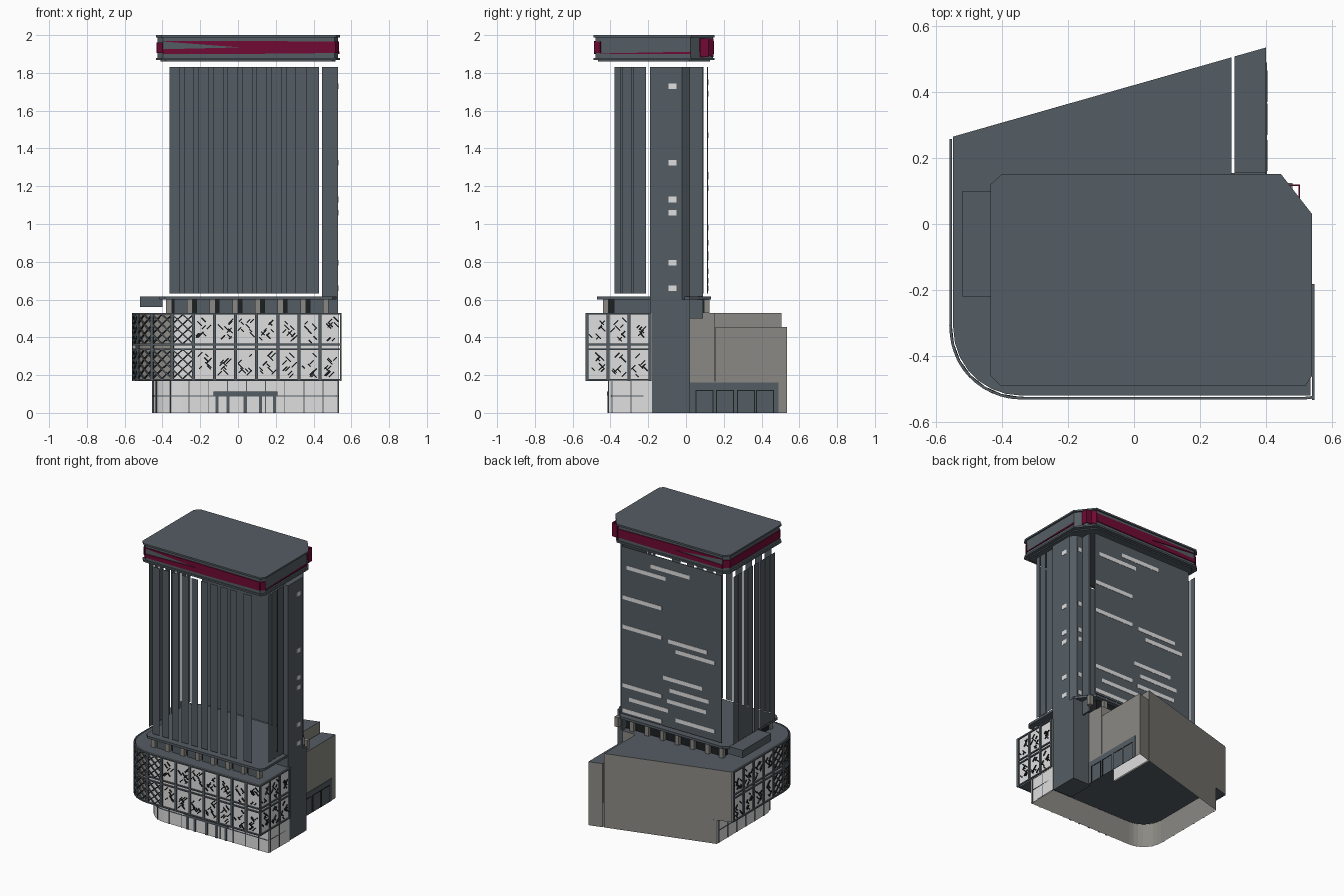
import bpy, bmesh, math, random
from mathutils import Vector, Matrix

random.seed(4)
if "Cube" in bpy.data.objects:
    bpy.data.objects.remove(bpy.data.objects["Cube"])


def material(name, r, g, b):
    m = bpy.data.materials.new(name)
    m.use_nodes = True
    m.diffuse_color = (r, g, b, 1)
    node = m.node_tree.nodes["Principled BSDF"]
    node.inputs["Base Color"].default_value = (r, g, b, 1)
    node.inputs["Roughness"].default_value = 0.8
    return m


SLATE = material("slate", 0.09, 0.109, 0.127)
BEIGE = material("warm grey", 0.255, 0.25, 0.228)
LIGHT = material("light grey", 0.74, 0.74, 0.74)
BLACK = material("near black", 0.012, 0.014, 0.015)
RED = material("crimson", 0.16, 0.003, 0.033)


def finish(bm, name, *mats):
    bmesh.ops.recalc_face_normals(bm, faces=bm.faces[:])
    me = bpy.data.meshes.new(name)
    bm.to_mesh(me)
    bm.free()
    for m in mats:
        me.materials.append(m)
    ob = bpy.data.objects.new(name, me)
    bpy.context.collection.objects.link(ob)
    return ob


def add_box(bm, x0, x1, y0, y1, z0, z1):
    mid = Vector((x0 + x1, y0 + y1, z0 + z1)) / 2
    size = Matrix.Diagonal((x1 - x0, y1 - y0, z1 - z0, 1))
    bmesh.ops.create_cube(bm, size=1, matrix=Matrix.Translation(mid) @ size)


def boxes(name, mat, items):
    bm = bmesh.new()
    for it in items:
        add_box(bm, *it)
    return finish(bm, name, mat)


def panes(name, mat, runs, z0, z1):
    """Upright sheets of no thickness, one for each plan segment."""
    bm = bmesh.new()
    for (ax, ay), (bx, by) in runs:
        bm.faces.new([bm.verts.new(v) for v in
                      ((ax, ay, z0), (bx, by, z0), (bx, by, z1), (ax, ay, z1))])
    return finish(bm, name, mat)


def prism(name, outline, z0, z1, *mats, rule=None, bottom=True):
    bm = bmesh.new()
    base = bm.faces.new([bm.verts.new((x, y, z0)) for x, y in outline])
    up = bmesh.ops.extrude_face_region(bm, geom=[base], use_keep_orig=True)
    bmesh.ops.translate(bm, vec=(0, 0, z1 - z0),
                        verts=[v for v in up["geom"] if isinstance(v, bmesh.types.BMVert)])
    bmesh.ops.recalc_face_normals(bm, faces=bm.faces[:])
    for f in bm.faces:
        f.material_index = rule(f.normal, f.calc_center_median()) if rule else 0
    if not bottom:
        bmesh.ops.delete(bm, geom=[f for f in bm.faces if f.normal.z < -0.9], context="FACES_ONLY")
    return finish(bm, name, *mats)


def add_bar(bm, p, q, out, width, depth):
    """Flat bar from p to q, facing the direction out."""
    p, q = Vector(p), Vector(q)
    along = (q - p).normalized()
    side = along.cross(out).normalized()
    rot = Matrix((along, side, out)).transposed().to_4x4()
    size = Matrix.Diagonal(((q - p).length, width, depth, 1))
    bmesh.ops.create_cube(bm, size=1, matrix=Matrix.Translation((p + q) / 2) @ rot @ size)


def corner(cx, cy, r, n=7):
    return [(cx - r * math.cos(a), cy - r * math.sin(a))
            for a in (i * math.pi / 2 / n for i in range(n + 1))]


class Walk:
    """Point and outward direction at a distance along a facade path."""
    def __init__(self, pts):
        self.pts = [Vector((x, y, 0)) for x, y in pts]
        self.length = sum((b - a).length for a, b in zip(self.pts, self.pts[1:]))

    def at(self, s):
        for a, b in zip(self.pts, self.pts[1:]):
            d = (b - a).length
            if s <= d or b is self.pts[-1]:
                t = (b - a) / d
                return a + t * s, Vector((t.y, -t.x, 0))
            s -= d

    def bar(self, bm, s0, z0, s1, z1, width, depth):
        (p, n), (q, _) = self.at(s0), self.at(s1)
        out = n if s1 == s0 else Vector(((q - p).y, -(q - p).x, 0)).normalized()
        add_bar(bm, p + Vector((0, 0, z0)), q + Vector((0, 0, z1)), out, width, depth)


# Podium: upper storeys, recessed ground storey, lower rear wing, split by a thin joint
def podium_rule(n, c):
    if abs(n.z) > 0.9:
        return 0
    curved = n.x < -0.1 and n.y < -0.1 and c.z > 0.2
    return 1 if curved or n.y > 0.5 or (n.x > 0.5 and c.y > -0.17) else 2


side = [(0.535, -0.18), (0.40, -0.18)]
wing = [(0.40, 0.155), (0.40, 0.535), (0.305, 0.508), (0.305, 0.155)]
prism("podium_upper", corner(-0.343, -0.315, 0.205) + [(0.535, -0.52)] + side +
      [(0.40, 0.15), (0.295, 0.15), (0.295, 0.505), (-0.548, 0.265)],
      0.17, 0.53, SLATE, BEIGE, LIGHT, rule=podium_rule)
prism("podium_ground_storey", corner(-0.3, -0.26, 0.15) + [(0.53, -0.41)] + side +
      wing[1:] + [(0.295, 0.155), (0.295, 0.505), (-0.45, 0.293)],
      0, 0.17, SLATE, BEIGE, LIGHT, rule=podium_rule, bottom=False)
inner = [(-0.445, 0.28)] + corner(-0.3, -0.26, 0.145) + [(0.525, -0.405), (0.525, -0.19)]
panes("ground_storey_lining", BEIGE, zip(inner, inner[1:]), 0, 0.165)
prism("rear_wing", wing, 0.17, 0.455, SLATE, BEIGE, rule=lambda n, c: 0 if abs(n.z) > 0.9 else 1)

# Service doors on the right wall
boxes("service_wall", SLATE, [(0.40, 0.403, 0.02, 0.49, 0, 0.16)])
boxes("service_door_trim", BLACK,
      [b for y in (0.05, 0.16, 0.27, 0.37) for b in (
          (0.402, 0.405, y, y + 0.005, 0, 0.12), (0.402, 0.405, y + 0.09, y + 0.095, 0, 0.12),
          (0.402, 0.405, y, y + 0.095, 0.117, 0.122))])

# Facade screen: frames, broken strokes and a lattice round the corner
screen = Walk([(-0.556, 0.25)] + corner(-0.343, -0.315, 0.213, 10) + [(0.543, -0.528), (0.543, -0.19)])
bays = round(screen.length / 0.113)
step = screen.length / bays
frame, strokes = bmesh.new(), bmesh.new()
for i in range(bays + 1):
    screen.bar(frame, i * step, 0.17, i * step, 0.53, 0.016, 0.008)
for i in range(bays * 4):
    for z in (0.175, 0.337, 0.362, 0.525):
        screen.bar(frame, i * step / 4, z, (i + 1) * step / 4, z, 0.009, 0.008)
for i in range(bays):
    mid, _ = screen.at((i + 0.5) * step)
    dense = mid.x < -0.24 and mid.y < -0.2
    for row in (0.18, 0.365):
        if dense:
            for a in range(2):
                for b in range(3):
                    s, z = (i + a / 2) * step, row + b * 0.052
                    screen.bar(strokes, s, z, s + step / 2, z + 0.052, 0.007, 0.006)
                    screen.bar(frame, s, z + 0.052, s + step / 2, z, 0.007, 0.008)
        else:
            for k in range(9):
                s = (i + random.uniform(0.1, 0.72)) * step
                z = row + random.uniform(0.005, 0.12)
                d = random.uniform(0.014, 0.028)
                up = random.choice((0, d))
                screen.bar(strokes, s, z + up, s + d, z + d - up, 0.006, 0.006)
finish(frame, "screen_frame", SLATE)
finish(strokes, "screen_lattice", BLACK)

# Ground storey glazing bars and entrance
ground = Walk([(-0.452, 0.27)] + corner(-0.302, -0.262, 0.15) + [(0.532, -0.412), (0.532, -0.19)])
bm = bmesh.new()
count = 18
for i in range(count + 1):
    s = i * ground.length / count
    ground.bar(bm, s, 0, s, 0.17, 0.005, 0.004)
for i in range(count * 3):
    a, b = (k * ground.length / count / 3 for k in (i, i + 1))
    ground.bar(bm, a, 0.09, b, 0.09, 0.004, 0.004)
finish(bm, "glazing_bars", SLATE)
boxes("entrance_frame", SLATE,
      [(-0.13, 0.21, -0.418, -0.41, 0.092, 0.112)] +
      [(x, x + 0.016, -0.416, -0.41, 0, 0.1) for x in (-0.12, -0.06, 0.03, 0.11, 0.185)])

crown = [(-0.435, -0.46), (-0.405, -0.49), (0.52, -0.49), (0.54, -0.46),
         (0.54, 0.03), (0.445, 0.152), (-0.40, 0.152), (-0.435, 0.12)]


def inset(k):
    return [(0.05 + (x - 0.05) * (1 - k), -0.17 + (y + 0.17) * (1 - k * 1.5)) for x, y in crown]


# Terrace storey between podium and tower
boxes("terrace_glass", BLACK, [(-0.37, 0.40, -0.41, 0.10, 0.53, 0.6)])
prism("terrace_slab", inset(0.04), 0.6, 0.617, SLATE)
boxes("terrace_canopy", SLATE, [(-0.52, -0.40, -0.22, 0.1, 0.56, 0.615)])
boxes("terrace_columns", BEIGE,
      [(x, x + 0.03, y, y + 0.03, 0.53, 0.6)
       for x in (-0.38, -0.27, -0.15, -0.03, 0.09, 0.21, 0.33, 0.45) for y in (-0.44, 0.095)])
boxes("terrace_panels", SLATE,
      [(x, x + 0.07, -0.43, -0.41, 0.53, 0.6) for x in (-0.34, -0.22, -0.1, 0.02, 0.14, 0.26, 0.38)] +
      [(0.40, 0.408, -0.38, -0.19, 0.53, 0.6)])

# Tower: open shell of thin upright slats with gaps at the corners, solid back wall
BOT, TOP = 0.633, 1.832
front = [(-0.363 + i * 0.077, 0.054) for i in range(9)] + [(0.36, 0.068)]
panes("front_slats", SLATE, [((x, -0.45), (x + w, -0.45)) for x, w in front], BOT, TOP)
left = [-0.378, -0.32, -0.262, -0.19, -0.13, -0.07, -0.01, 0.045]
panes("left_slats", SLATE, [((-0.44, y), (-0.44, y + 0.048)) for y in left], BOT, TOP)
right = [(-0.378, 0.032), (-0.337, 0.048), (-0.28, 0.068)]
panes("right_slats", SLATE, [((0.508, y), (0.508, y + w)) for y, w in right], BOT, TOP)
boxes("back_wall", SLATE, [(-0.363, 0.43, 0.112, 0.116, BOT, TOP)])
strips = [(0.39, 1.69), (0.20, 1.75), (0.42, 1.47), (0.42, 1.26), (0.06, 1.25), (0.0, 1.19),
          (0.42, 0.84), (0.10, 0.98), (0.05, 0.90), (0.07, 0.82), (0.37, 0.75), (0.0, 0.70), (0.42, 0.66)]
boxes("back_window_strips", LIGHT,
      [(x - 0.31, x, 0.115, 0.118, z - 0.014, z + 0.014) for x, z in strips])

# Stair core, full height with a cut corner, and small windows
prism("stair_core", [(0.444, -0.19), (0.53, -0.19), (0.53, -0.02), (0.5, 0.02), (0.455, 0.02),
                     (0.455, 0.09), (0.444, 0.09)], 0.5, TOP, SLATE)
boxes("stair_core_base", SLATE, [(0.38, 0.53, -0.18, 0.02, 0, 0.6)])
levels = (0.66, 0.795, 1.06, 1.13, 1.325, 1.73)
boxes("core_windows", LIGHT,
      [(0.528, 0.532, -0.092, -0.05, z - 0.015, z + 0.015) for z in levels] +
      [(0.462, 0.49, 0.018, 0.022, z - 0.015, z + 0.015) for z in levels])

# Crown: two flanges, a recessed band and crimson stripes
prism("crown_soffit", inset(0.05), 1.86, 1.868, SLATE)
prism("crown_lower_flange", crown, 1.868, 1.88, SLATE)
prism("crown_band", inset(0.02), 1.88, 1.988, SLATE)
prism("crown_upper_flange", crown, 1.988, 2.0, SLATE)
band = [Vector((x, y, 0)) for x, y in inset(0.02)]


def stripe(bm, p, q, za, zb):
    out = Vector(((q - p).y, -(q - p).x, 0)).normalized() * 0.006
    quad = [(p, za[0]), (q, zb[0]), (q, zb[1]), (p, za[1])]
    rings = [[bm.verts.new(v + o + Vector((0, 0, z))) for v, z in quad] for o in (out * 0, out)]
    for r in rings:
        bm.faces.new(r)
    for i in range(4):
        j = (i + 1) % 4
        bm.faces.new((rings[0][i], rings[0][j], rings[1][j], rings[1][i]))


bm = bmesh.new()
for a, b in ((band[1], band[2]), (band[6], band[5])):
    mid = a.lerp(b, 0.45)
    parts = ((a, mid, (1.9, 1.925), (1.9, 1.935)), (a, mid, (1.966, 1.97), (1.935, 1.97)),
             (mid, b, (1.9, 1.97), (1.905, 1.965)))
    for p, q, za, zb in parts:
        if p.y > 0:
            p, q, za, zb = q, p, zb, za
        stripe(bm, p, q, za, zb)
stripe(bm, band[2], band[3], (1.905, 1.965), (1.905, 1.965))
stripe(bm, band[4].lerp(band[5], 0.4), band[5], (1.91, 1.983), (1.885, 1.983))
stripe(bm, band[3], band[4], (1.9, 1.903), (1.9, 1.912))
for i in (6, 7, 0):
    stripe(bm, band[i], band[(i + 1) % 8], (1.905, 1.96), (1.905, 1.96))
finish(bm, "crown_stripes", RED)
boxes("crown_corner_bracket", RED, [(0.45, 0.503, 0.115, 0.12, 1.885, 1.983),
                                    (0.498, 0.503, 0.075, 0.12, 1.885, 1.983)])
